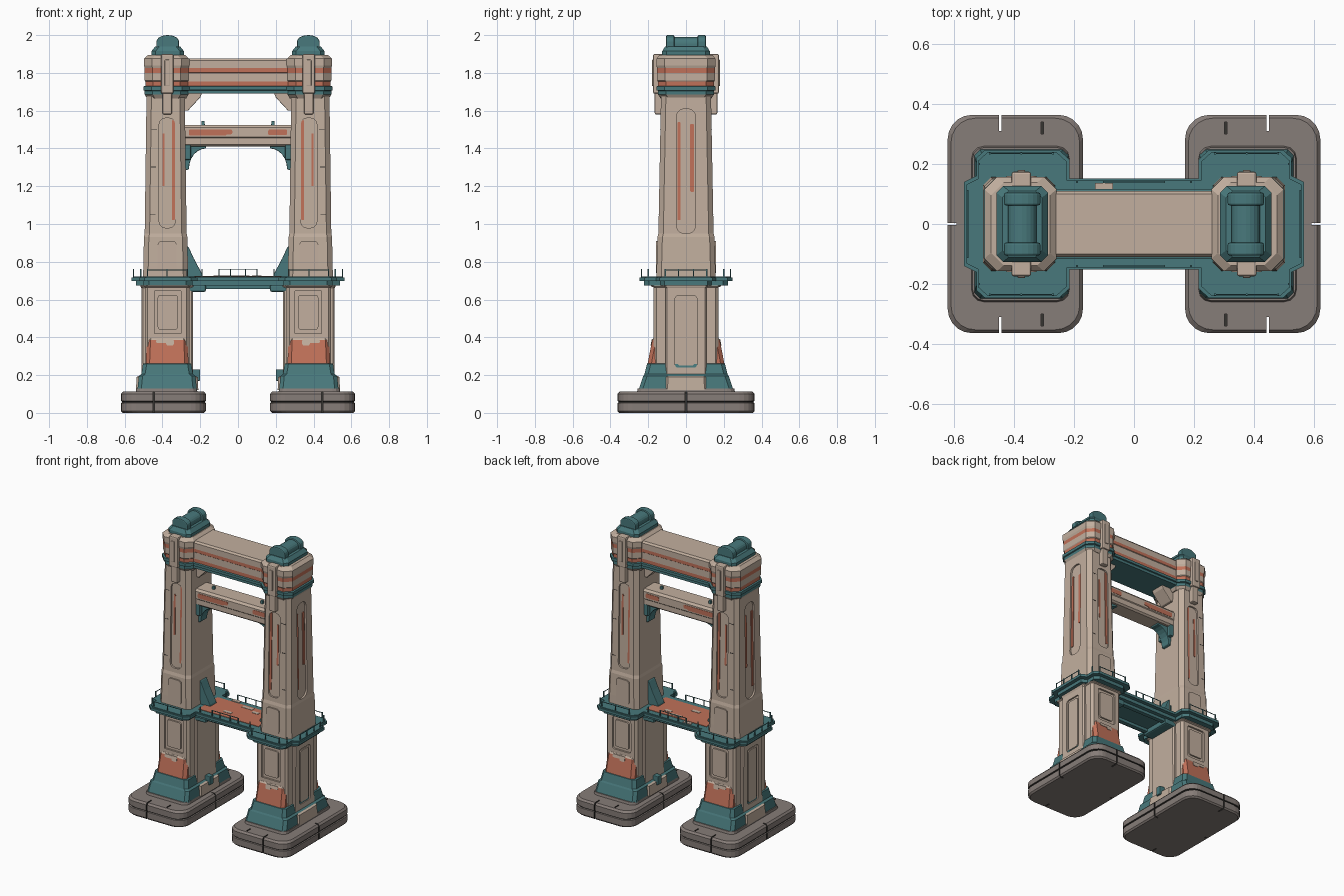
import bpy, bmesh, math
from mathutils import Vector

cube = bpy.data.objects.get("Cube")
if cube:
    bpy.data.objects.remove(cube)

TAN, TEAL, ORANGE, GREY, DARK = range(5)
MATS = []
for label, rgb in (("sandstone", (.54, .43, .345)), ("teal_metal", (.065, .19, .2)),
                   ("worn_orange", (.53, .165, .1)), ("grey_concrete", (.24, .205, .188)),
                   ("dark_gap", (.035, .033, .03))):
    m = bpy.data.materials.new(label)
    m.use_nodes = True
    m.diffuse_color = (*rgb, 1)
    m.node_tree.nodes["Principled BSDF"].inputs["Base Color"].default_value = (*rgb, 1)
    MATS.append(m)


def make(name, rings, mats, axes="", bevel=0):
    """Skin a stack of equal outlines, cap the ends, mirror on the given axes."""
    bm = bmesh.new()
    loops = [[bm.verts.new(p) for p in ring] for ring in rings]
    n = len(loops[0])
    for a, b, mat in zip(loops, loops[1:], mats):
        for i in range(n):
            j = (i + 1) % n
            bm.faces.new((a[i], a[j], b[j], b[i])).material_index = mat
    bm.faces.new(loops[0][::-1]).material_index = mats[0]
    bm.faces.new(loops[-1]).material_index = mats[-1]
    bmesh.ops.recalc_face_normals(bm, faces=bm.faces[:])
    mesh = bpy.data.meshes.new(name)
    bm.to_mesh(mesh)
    bm.free()
    for m in MATS:
        mesh.materials.append(m)
    ob = bpy.data.objects.new(name, mesh)
    bpy.context.collection.objects.link(ob)
    if bevel:
        mod = ob.modifiers.new("soft_edges", "BEVEL")
        mod.width, mod.segments, mod.limit_method = bevel, 2, "ANGLE"
    if axes:
        mod = ob.modifiers.new("mirror", "MIRROR")
        mod.use_axis = ["x" in axes, "y" in axes, False]
        mod.use_mirror_merge = False
    return ob


def rounded(u, v, r, seg):
    """Rectangle outline with rounded or chamfered corners."""
    pts = []
    for k, (su, sv) in enumerate(((1, 1), (-1, 1), (-1, -1), (1, -1))):
        for i in range(seg + 1):
            a = math.pi / 2 * (k + i / seg)
            pts.append((su * (u - r) + r * math.cos(a), sv * (v - r) + r * math.sin(a)))
    return pts


def loft(name, cx, sections, r=.02, seg=1, axes="x", bevel=0):
    """Vertical stack of sections: height, half width, half depth, colour above."""
    rings = [[(cx + x, y, z) for x, y in rounded(hx, hy, r, seg)] for z, hx, hy, _ in sections]
    return make(name, rings, [s[3] for s in sections[:-1]], axes, bevel)


def slab(name, outline, y0, y1, mat, axes="", bevel=0):
    """Side outline in x and z, extruded along y."""
    return make(name, [[(x, y, z) for x, z in outline] for y in (y0, y1)], [mat], axes, bevel)


def box(name, x0, x1, y0, y1, z0, z1, mat, axes="", bevel=0):
    return slab(name, [(x0, z0), (x1, z0), (x1, z1), (x0, z1)], y0, y1, mat, axes, bevel)


def panel(name, axis, u, w, z0, z1, surface, t0, t1, mat, r=.015, axes="xy"):
    """Rounded plate that follows a leaning wall, from depth t0 to t1."""
    mid, half = (z0 + z1) / 2, (z1 - z0) / 2
    rings = []
    for t in (t0, t1):
        ring = []
        for a, b in rounded(w, half, min(r, w * .95), 3):
            d, z = surface(mid + b) + t, mid + b
            ring.append((u + a, d, z) if axis == "y" else (d, u + a, z))
        rings.append(ring)
    return make(name, rings, [mat], axes)


def carve(ob, cutters):
    """Cut helpers out of an object before it is mirrored, then drop the helpers."""
    bpy.context.view_layer.objects.active = ob
    for c in cutters:
        c.hide_render = True
        c.modifiers.clear()
        mod = ob.modifiers.new("cut", "BOOLEAN")
        mod.operation, mod.object, mod.solver = "DIFFERENCE", c, "EXACT"
        ob.modifiers.move(len(ob.modifiers) - 1, 0)
        bpy.ops.object.modifier_apply(modifier="cut")
        bpy.data.objects.remove(c)


# Foundation slabs with a seam and expansion gaps
foot = loft("foundation", .395, [(0, .215, .355, GREY), (.01, .225, .363, GREY), (.052, .225, .363, GREY),
            (.055, .219, .357, DARK), (.06, .219, .357, DARK), (.063, .225, .363, GREY),
            (.1, .225, .363, GREY), (.113, .214, .352, GREY)], .08, 5)
gaps = [box("gap", .15, .2, -.004, .004, -.1, .2, DARK), box("gap", .59, .65, -.004, .004, -.1, .2, DARK)]
for s in (-1, 1):
    gaps.append(box("gap", .441, .449, s * .34 - .03, s * .34 + .03, -.1, .2, DARK))
    gaps.append(box("gap", .301, .309, s * .32 - .02, s * .32 + .02, .08, .2, DARK))
carve(foot, gaps)
loft("foundation_pad", .378, [(.1, .165, .262, GREY), (.13, .16, .255, GREY)], .04, 3)

# Lower tower: core, side pilasters and painted skirts
lower_y = lambda z: .172
lower_x = lambda z: .375 + .137
core = loft("lower_tower", .375, [(.12, .118, .172, TAN), (.665, .118, .172, TAN), (.67, .124, .184, TAN),
            (.70, .124, .184, TAN)], .015)
carve(core, [panel("cut", "y", .372, .07, .42, .645, lower_y, -.012, .02, TAN, axes="")
             if s > 0 else box("cut", .302, .442, -.2, -.16, .42, .645, TAN) for s in (1, -1)])
panel("lower_front_panel", "y", .372, .053, .44, .625, lower_y, -.013, -.002, TAN)
pilaster = loft("side_pilaster", .375, [(.12, .137, .11, TAN), (.66, .137, .108, TAN), (.67, .141, .115, TAN),
                (.70, .141, .115, TAN)], .008)
carve(pilaster, [panel("cut", "x", 0, .058, .24, .62, lower_x, -.01, .02, TAN, axes="")])
panel("side_inset", "x", 0, .044, .25, .605, lower_x, -.011, -.003, TAN, axes="x")
loft("pilaster_foot", .375, [(.12, .165, .108, TAN), (.19, .162, .105, TAN), (.2, .14, .1, TAN)], .01)
loft("painted_skirt", .375, [(.125, .157, .25, TEAL), (.195, .15, .226, TEAL), (.205, .137, .22, TEAL),
     (.26, .128, .206, TEAL), (.262, .113, .203, ORANGE), (.385, .108, .179, TAN), (.395, .105, .173, TAN)], .02)
for i, (x, w, h) in enumerate(((.36, .02, .03), (.405, .028, .018))):
    panel(f"chipped_paint_{i}", "y", x, w, .387 - h, .39, lambda z: .179 + (.385 - z) * .2, -.01, .003, TAN, .008)
box("inner_junction_box", .2, .24, -.02, .02, .17, .23, TEAL, "x", .004)

# Upper tower, leaning slightly inwards
upper_y = lambda z: .146 - (z - .95) * .0187
upper_x = lambda z: .383 + .111 - (z - .95) * .0133
shaft = loft("upper_tower", .383, [(.70, .12, .156, TAN), (.78, .118, .155, TAN), (.93, .115, .151, TAN),
             (.95, .111, .146, TAN), (1.7, .101, .132, TAN)], .026)
back_y = lambda z: -upper_y(z)
carve(shaft, [panel("cut", "y", .375, .042, .98, 1.56, upper_y, -.012, .03, TAN, .03, ""),
              panel("cut", "y", .375, .042, .98, 1.56, back_y, -.03, .012, TAN, .03, ""),
              panel("cut", "x", 0, .05, .95, 1.61, upper_x, -.012, .03, TAN, .04, "")])
panel("front_streak", "y", .342, .008, 1.02, 1.55, upper_y, -.013, -.007, ORANGE, .006)
panel("front_streak_short", "y", .395, .006, 1.2, 1.48, upper_y, -.013, -.008, ORANGE, .005)
panel("side_streak", "x", -.037, .009, 1.02, 1.54, upper_x, -.013, -.007, ORANGE, .006, "x")
panel("side_streak_short", "x", .032, .01, 1.17, 1.53, upper_x, -.013, -.007, ORANGE, .006, "x")
for i, z in enumerate((.8, 1.05, 1.3, 1.5)):
    panel(f"corner_joint_{i}", "y", .455 - .004 * i, .014, z, z + .004, upper_y, -.01, .001, DARK, .001)
panel("tower_base_plate", "y", .375, .05, .74, .91, lambda z: .155, -.02, .005, TAN, .02)

# Crown with teal collar and painted bands
loft("tower_crown", .378, [(1.665, .104, .135, TAN), (1.685, .116, .148, TEAL), (1.705, .116, .148, TEAL),
     (1.708, .123, .156, TEAL), (1.728, .123, .156, TEAL), (1.731, .113, .149, ORANGE), (1.755, .113, .149, TAN),
     (1.76, .116, .153, TAN), (1.8, .116, .153, ORANGE), (1.825, .116, .153, TAN), (1.84, .12, .157, TAN),
     (1.875, .12, .157, TAN), (1.895, .098, .138, TAN)], .042)
box("crown_clip", .342, .408, .12, .174, 1.69, 1.9, TAN, "xy", .008)
box("crown_clip_tongue", .35, .4, .12, .166, 1.58, 1.7, TAN, "xy", .008)
box("crown_clip_rib", .362, .388, .12, .18, 1.73, 1.87, TAN, "xy", .004)

# Roof cap: plinth, roller and its two cradles
loft("cap_plinth", .372, [(1.885, .086, .126, TEAL), (1.915, .086, .126, TEAL), (1.94, .066, .11, TEAL)], .022)
arch = lambda w, z0, top: [(.372 + w, z0)] + [(.372 + w * math.cos(a), top - .035 + .035 * math.sin(a))
        for a in (math.pi * i / 10 for i in range(11))] + [(.372 - w, z0)]
slab("cap_roller", arch(.047, 1.92, 1.99), -.09, .09, TEAL, "x")
slab("cap_cradle", arch(.06, 1.92, 2.0), .062, .105, TEAL, "xy", .006)

# Top beam and its corner gussets
beam = loft("top_beam", 0, [(1.69, .3, .108, TEAL), (1.708, .3, .108, TEAL), (1.71, .3, .117, TEAL),
            (1.728, .3, .117, TEAL), (1.731, .3, .106, ORANGE), (1.755, .3, .106, TAN), (1.8, .3, .106, TAN),
            (1.803, .3, .11, ORANGE), (1.825, .3, .11, TAN), (1.865, .3, .11, TAN), (1.877, .3, .1, TAN)], .002, 1, "")
slab("beam_gusset", [(.29, 1.6), (.265, 1.6), (.2, 1.67), (.19, 1.695), (.29, 1.695)], -.05, .05, TAN, "x", .004)

# Middle beam with chipped paint, studs and brackets
loft("middle_beam", 0, [(1.41, .3, .05, TAN), (1.42, .3, .062, TAN), (1.455, .3, .062, TAN), (1.46, .3, .067, TAN),
     (1.51, .3, .067, TAN), (1.525, .3, .055, TAN)], .002, 1, "")
for i, (x, w, z) in enumerate(((-.16, .1, 1.468), (-.06, .03, 1.475), (.21, .05, 1.47))):
    panel(f"beam_paint_{i}", "y", x, w, z, 1.5, lambda z: .067, -.004, .002, ORANGE, .008, "y")
loft("beam_stud", .185, [(1.515, .01, .01, TEAL), (1.545, .008, .008, TEAL)], .004, 2)
curve = [(.17 + .09 * math.sin(a), 1.29 + .11 * math.cos(a)) for a in (math.pi / 2 * i / 6 for i in range(7))]
slab("beam_bracket", [(.29, 1.425), (.168, 1.425)] + curve + [(.29, 1.28)], -.035, .035, TEAL, "x", .004)
box("bracket_plate", .25, .29, -.06, .06, 1.34, 1.425, TEAL, "x", .006)

# Walkway deck around both towers
quarter = [(.215, .152), (.215, .215), (.25, .247), (.495, .247), (.525, .22), (.525, .16), (.565, .14)]


def deck(name, z0, z1, inset, mat):
    q = [Vector((x - inset if x > .3 else x + inset, y - inset)) for x, y in quarter]
    ring = [(x, y) for x, y in q] + [(x, -y) for x, y in reversed(q)]
    ring += [(-x, -y) for x, y in q] + [(-x, y) for x, y in reversed(q)]
    return make(name, [[(x, y, z) for x, y in ring] for z in (z0, z1)], [mat])


deck("deck_soffit", .675, .7, .025, TEAL)
deck("deck_rim", .698, .716, 0, TEAL)
deck("deck_top", .714, .722, .008, TEAL)
box("deck_girder", -.25, .25, .07, .1, .655, .69, TEAL, "y", .004)
box("deck_bracket", .17, .26, -.11, .11, .64, .68, TEAL, "x", .01)
box("deck_floor_paint", -.23, .23, -.105, .105, .72, .725, ORANGE)
for i, (x, y, w) in enumerate(((-.05, -.04, .03), (.1, .05, .025), (.02, .08, .04), (-.1, .125, .03))):
    box(f"deck_scuff_{i}", x - w, x + w, y - .012, y + .012, .72, .727, TAN)
slab("deck_fin", [(.28, .715), (.185, .715), (.19, .735), (.235, .82), (.262, .88), (.28, .88)],
     -.035, .035, TEAL, "x", .004)

# Railings
rails = [(.04, .14), (.1, .14), (.19, .14), (.27, .235), (.375, .235), (.48, .235), (.515, .2), (.553, .11), (.553, .04)]
for i, (x, y) in enumerate(rails):
    box(f"rail_post_{i}", x - .003, x + .003, y - .003, y + .003, .72, .762, TEAL, "xy")
box("bridge_rail", -.1, .1, .1385, .1415, .759, .763, TEAL, "y")
box("tower_rail", .27, .48, .2335, .2365, .755, .759, TEAL, "xy")
box("outer_rail", .5515, .5545, -.11, .11, .755, .759, TEAL, "x")
